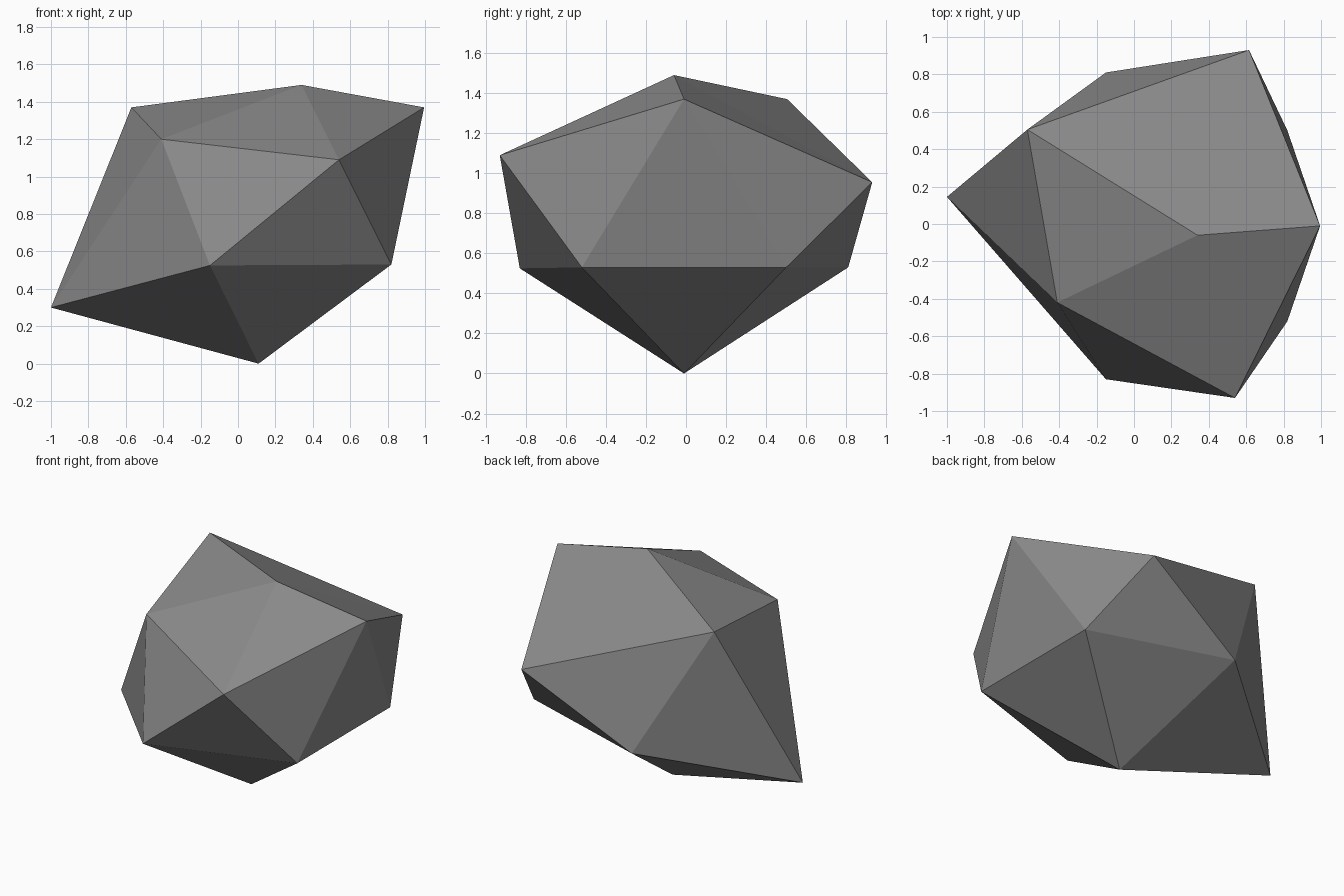
import bpy, bmesh

if "Cube" in bpy.data.objects:
    bpy.data.objects.remove(bpy.data.objects["Cube"])

# Low-poly rock: an irregular icosahedron made of two staggered rings and two poles
LOWER = [(0.82, -0.52, 0.53), (0.82, 0.50, 0.53), (-0.15, 0.81, 0.53),
         (-1.0, 0.145, 0.30), (-0.15, -0.83, 0.525)]
UPPER = [(0.995, -0.01, 1.37), (0.615, 0.93, 0.955), (-0.57, 0.505, 1.37),
         (-0.41, -0.42, 1.20), (0.54, -0.93, 1.09)]
BASE, PEAK = (0.11, -0.01, 0.0), (0.34, -0.06, 1.49)

bm = bmesh.new()
lower = [bm.verts.new(p) for p in LOWER]
upper = [bm.verts.new(p) for p in UPPER]
base, peak = bm.verts.new(BASE), bm.verts.new(PEAK)

# Each fifth: bottom fan, two belt triangles, top fan
for i in range(5):
    j = (i + 1) % 5
    bm.faces.new((base, lower[j], lower[i]))
    bm.faces.new((lower[i], lower[j], upper[i]))
    bm.faces.new((upper[i], lower[j], upper[j]))
    bm.faces.new((peak, upper[i], upper[j]))
bmesh.ops.recalc_face_normals(bm, faces=bm.faces)

mesh = bpy.data.meshes.new("rock")
bm.to_mesh(mesh)
bm.free()

# Single stone colour
stone = bpy.data.materials.new("stone grey")
stone.diffuse_color = (0.26, 0.26, 0.26, 1.0)
stone.use_nodes = True
stone.node_tree.nodes["Principled BSDF"].inputs["Base Color"].default_value = stone.diffuse_color
mesh.materials.append(stone)

rock = bpy.data.objects.new("rock", mesh)
bpy.context.collection.objects.link(rock)
